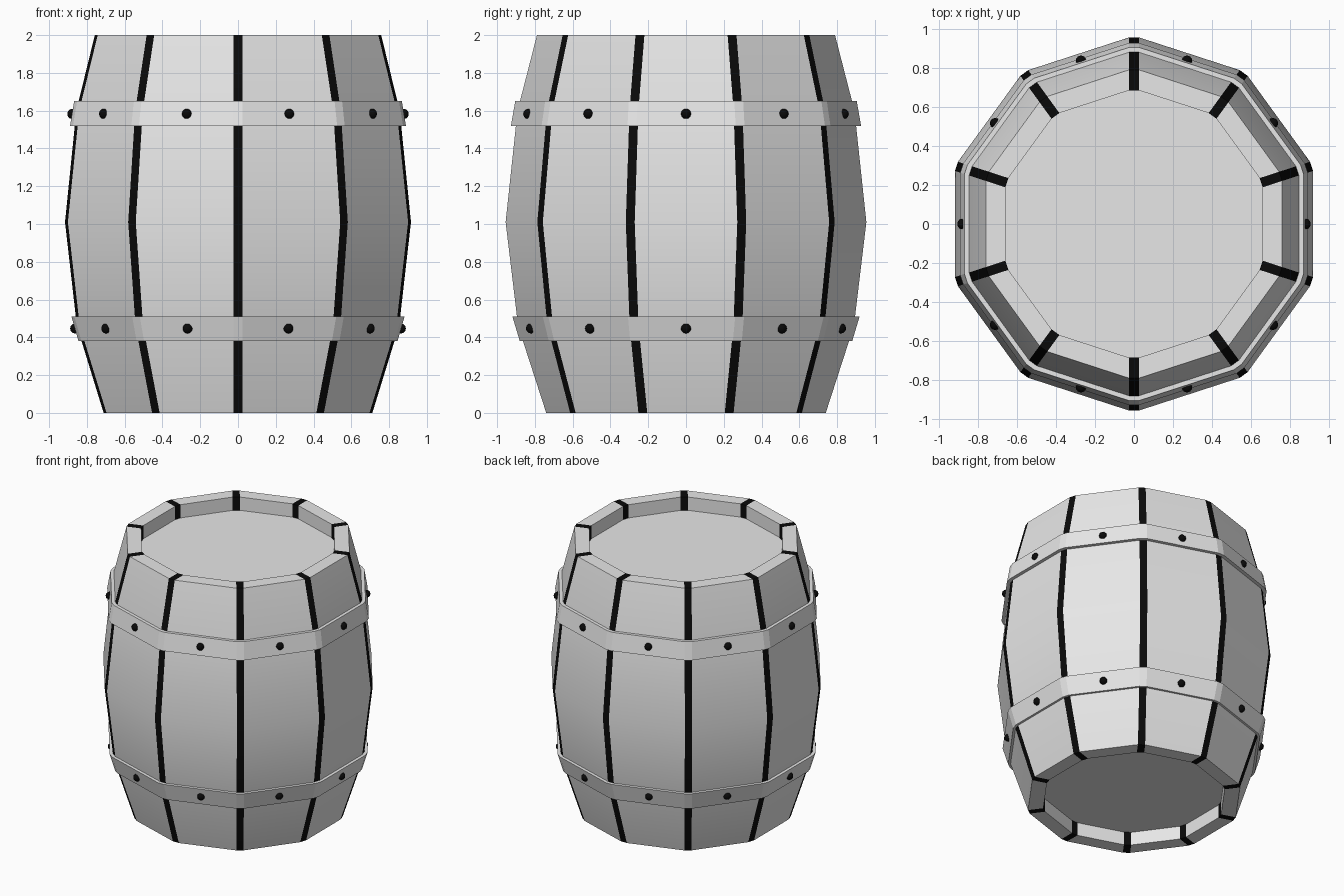
import bpy, bmesh, math
from mathutils import Vector

if "Cube" in bpy.data.objects:
    bpy.data.objects.remove(bpy.data.objects["Cube"], do_unlink=True)

SIDES = 10
HALF = math.pi / SIDES
CHAMFER = 0.026


def make_material(name, value):
    mat = bpy.data.materials.new(name)
    colour = (value, value, value, 1)
    mat.diffuse_color = colour
    mat.use_nodes = True
    mat.node_tree.nodes["Principled BSDF"].inputs["Base Color"].default_value = colour
    return mat


grey = make_material("light_grey", 0.8)
black = make_material("black", 0.003)


def add_object(name, bm, materials):
    bmesh.ops.recalc_face_normals(bm, faces=bm.faces)
    mesh = bpy.data.meshes.new(name)
    bm.to_mesh(mesh)
    bm.free()
    for mat in materials:
        mesh.materials.append(mat)
    obj = bpy.data.objects.new(name, mesh)
    bpy.context.collection.objects.link(obj)
    return obj


def side_direction(i):
    a = 2 * HALF * i
    return Vector((math.cos(a), math.sin(a), 0))


def ring(bm, radius, z):
    """Ten-sided ring with narrow chamfered corners."""
    verts = []
    for i in range(SIDES):
        out = side_direction(i)
        along = Vector((-out.y, out.x, 0))
        half_side = radius * math.sin(HALF) - CHAMFER
        for sign in (-1, 1):
            p = out * radius * math.cos(HALF) + along * half_side * sign
            verts.append(bm.verts.new((p.x, p.y, z)))
    return verts


def loft(name, profile, materials, closed):
    bm = bmesh.new()
    rings = [ring(bm, r, z) for r, z in profile]
    pairs = list(zip(rings, rings[1:]))
    if closed:
        pairs.append((rings[-1], rings[0]))
    else:
        bm.faces.new(rings[0])
        bm.faces.new(rings[-1])
    count = 2 * SIDES
    for low, high in pairs:
        for k in range(count):
            n = (k + 1) % count
            face = bm.faces.new((low[k], low[n], high[n], high[k]))
            # Odd faces are the corner seams between staves
            face.material_index = (k % 2) * (len(materials) - 1)
    return add_object(name, bm, materials)


def smooth(obj, degrees):
    bpy.ops.object.select_all(action="DESELECT")
    obj.select_set(True)
    bpy.context.view_layer.objects.active = obj
    bpy.ops.object.shade_smooth_by_angle(angle=math.radians(degrees))


# Staves with black seams and recessed lids at both ends
body = loft("barrel_body", [
    (0.64, 0.10), (0.64, 0), (0.748, 0), (0.897, 0.46), (0.963, 1.01),
    (0.90, 1.60), (0.797, 2), (0.692, 2), (0.692, 1.90)], [grey, black], False)
smooth(body, 15)

# Hoops: bottom and top heights, bottom and top outer radii, rivet height
hoops = [("lower", 0.38, 0.51, 0.888, 0.927, 0.447),
         ("upper", 1.52, 1.65, 0.935, 0.912, 1.583)]
for name, z0, z1, r0, r1, rivet_z in hoops:
    loft(name + "_hoop", [(r0, z0), (r1, z1), (r1 - 0.04, z1), (r0 - 0.04, z0)],
         [grey], True)

    # One rivet in the middle of every hoop side
    bm = bmesh.new()
    apothem = (r0 + r1) / 2 * math.cos(HALF)
    for i in range(SIDES):
        made = bmesh.ops.create_uvsphere(bm, u_segments=10, v_segments=6, radius=0.027)
        centre = side_direction(i) * apothem + Vector((0, 0, rivet_z))
        bmesh.ops.translate(bm, verts=made["verts"], vec=centre)
    smooth(add_object(name + "_rivets", bm, [black]), 40)
